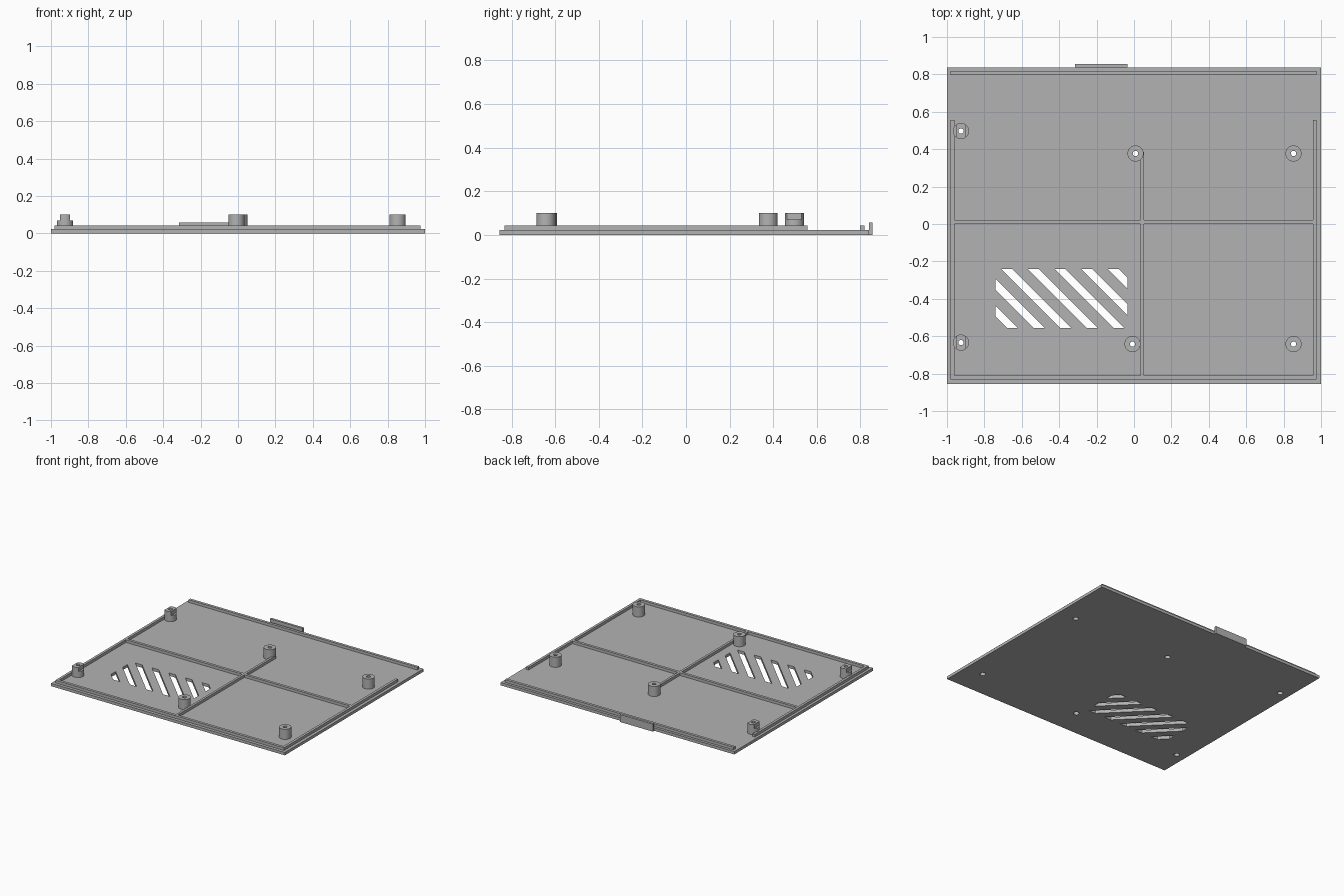
import bpy, bmesh
from mathutils import Matrix, Vector

if "Cube" in bpy.data.objects:
    bpy.data.objects.remove(bpy.data.objects["Cube"], do_unlink=True)

PLATE_TOP, RIB_TOP, POST_TOP = 0.022, 0.043, 0.10

grey = bpy.data.materials.new("plain grey")
grey.use_nodes = True
GREY = (0.45, 0.45, 0.45, 1)
grey.diffuse_color = GREY
grey.node_tree.nodes["Principled BSDF"].inputs["Base Color"].default_value = GREY


def finish(name, bm):
    mesh = bpy.data.meshes.new(name)
    bm.to_mesh(mesh)
    bm.free()
    mesh.materials.append(grey)
    obj = bpy.data.objects.new(name, mesh)
    bpy.context.collection.objects.link(obj)
    return obj


def add_box(bm, x, y, z):
    lo, hi = Vector((x[0], y[0], z[0])), Vector((x[1], y[1], z[1]))
    mat = Matrix.Translation((lo + hi) / 2) @ Matrix.Diagonal((*(hi - lo), 1))
    bmesh.ops.create_cube(bm, size=1, matrix=mat)


def box(name, x, y, z):
    bm = bmesh.new()
    add_box(bm, x, y, z)
    return finish(name, bm)


def cylinder(name, x, y, radius, z0, z1):
    bm = bmesh.new()
    bmesh.ops.create_cone(bm, cap_ends=True, segments=32, radius1=radius,
                          radius2=radius, depth=z1 - z0,
                          matrix=Matrix.Translation((x, y, (z0 + z1) / 2)))
    return finish(name, bm)


def cut(obj, cutters):
    """Subtract the cutters, bake the result and remove the cutters."""
    for c in cutters:
        c.hide_render = True
        mod = obj.modifiers.new("cut", 'BOOLEAN')
        mod.operation, mod.solver, mod.object = 'DIFFERENCE', 'EXACT', c
    graph = bpy.context.evaluated_depsgraph_get()
    baked = bpy.data.meshes.new_from_object(obj.evaluated_get(graph))
    obj.modifiers.clear()
    obj.data = baked
    for c in cutters:
        bpy.data.objects.remove(c, do_unlink=True)


def smooth(obj):
    bpy.ops.object.select_all(action='DESELECT')
    obj.select_set(True)
    bpy.context.view_layer.objects.active = obj
    bpy.ops.object.shade_smooth_by_angle(angle=0.6)


# Diagonal vent slots: a rectangle trimmed to slanted strips
def vent_slot(start):
    bm = bmesh.new()
    add_box(bm, (-0.741, -0.035), (-0.555, -0.24), (-0.05, 0.07))
    for d, side in ((start, -1), (start + 0.058, 1)):
        bmesh.ops.bisect_plane(bm, geom=bm.verts[:] + bm.edges[:] + bm.faces[:],
                               plane_co=(d, 0, 0), plane_no=(side, side, 0),
                               clear_outer=True)
        rim = [e for e in bm.edges if e.is_boundary]
        if rim:
            bmesh.ops.holes_fill(bm, edges=rim)
    bmesh.ops.recalc_face_normals(bm, faces=bm.faces[:])
    return finish("slot_cutter", bm)


posts = {
    "right_back_post": (-0.925, 0.497), "right_front_post": (-0.925, -0.634),
    "middle_back_post": (0.008, 0.377), "middle_front_post": (-0.008, -0.642),
    "left_back_post": (0.853, 0.377), "left_front_post": (0.853, -0.642),
}


# Screw bore: narrow at the top, wider recess from below
def bores(x, y):
    return [cylinder("bore_cutter", x, y, 0.014, -0.05, 0.15),
            cylinder("recess_cutter", x, y, 0.02, -0.05, 0.06)]


# Base plate with vents and screw holes
plate = box("base_plate", (-1, 1), (-0.856, 0.838), (0, PLATE_TOP))
cutters = [vent_slot(-0.95 + 0.1425 * k) for k in range(-2, 5)]
for x, y in posts.values():
    cutters.append(bores(x, y)[1])
    bpy.data.objects.remove(bpy.data.objects["bore_cutter"], do_unlink=True)
cut(plate, cutters)

# Screw posts; those on the right edge have flats on both sides near the top
for name, (x, y) in posts.items():
    post = cylinder(name, x, y, 0.043, PLATE_TOP, POST_TOP)
    cutters = bores(x, y)
    if name.startswith("right"):
        for side in (-1, 1):
            xs = sorted((x + side * 0.027, x + side * 0.1))
            cutters.append(box("flat_cutter", xs, (y - 0.1, y + 0.1), (0.07, 0.15)))
    cut(post, cutters)
    smooth(post)

# Raised ribs
rib_z = (PLATE_TOP, RIB_TOP)
box("right_rib", (-0.98, -0.96), (-0.832, 0.557), rib_z)
box("left_rib", (0.957, 0.977), (-0.832, 0.557), rib_z)
box("front_rib", (-0.96, 0.957), (-0.832, -0.811), rib_z)
box("back_rib", (-0.98, 0.977), (0.797, 0.818), rib_z)
box("cross_rib", (-0.96, 0.957), (0.001, 0.022), rib_z)
box("centre_rib_front", (0.036, 0.054), (-0.811, 0.001), rib_z)
box("centre_rib_back", (0.036, 0.054), (0.022, 0.385), rib_z)

# Latch tab on the back edge
box("back_tab", (-0.315, -0.035), (0.838, 0.856), (0, 0.058))
